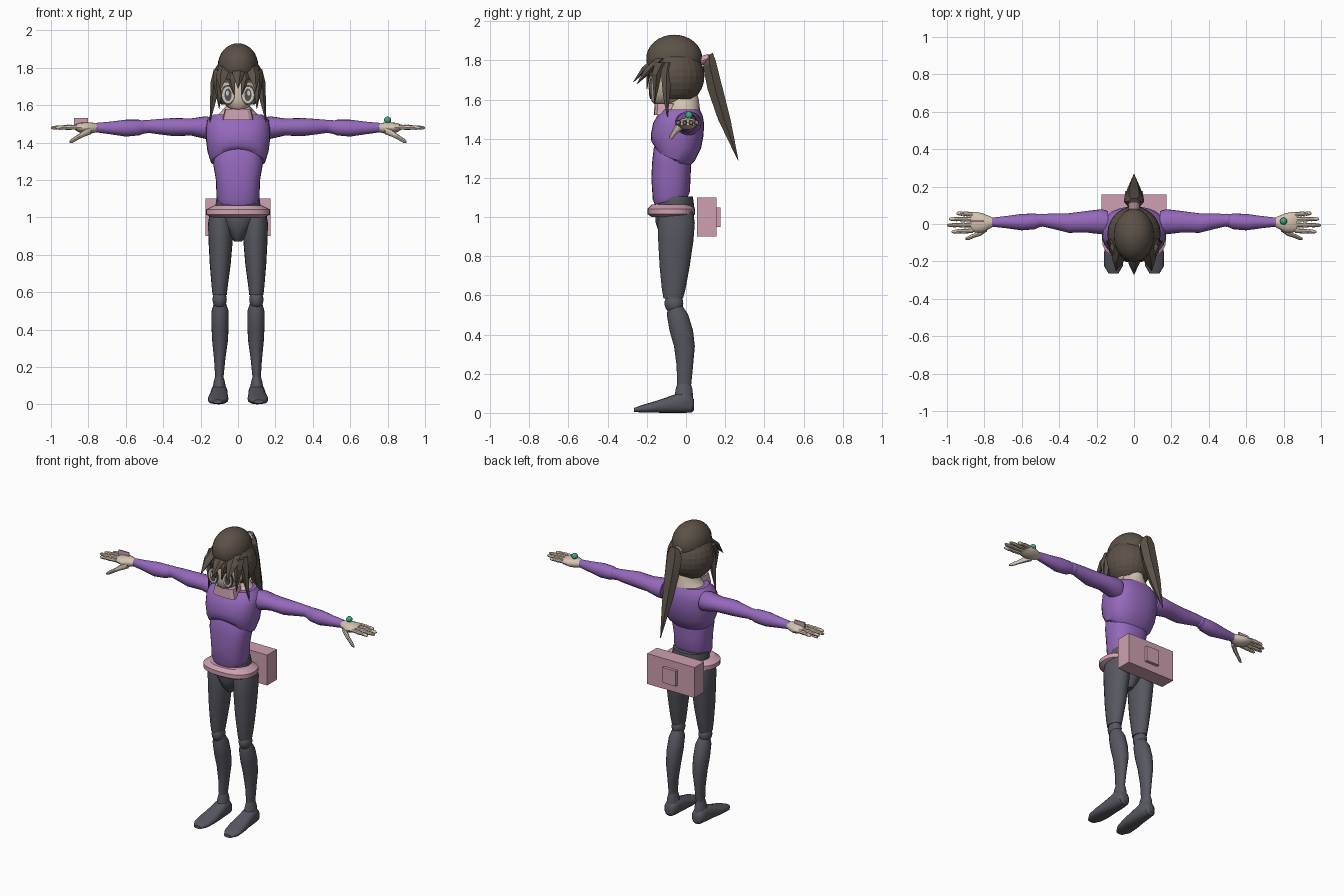
import bpy, bmesh, math
from mathutils import Vector

def mat(name, r, g, b):
    m = bpy.data.materials.new(name)
    m.diffuse_color = (r, g, b, 1)
    return m

HAIR = mat("dark brown", 0.105, 0.082, 0.064)
SKIN = mat("skin", 0.66, 0.55, 0.44)
PURPLE = mat("purple", 0.30, 0.14, 0.50)
PINK = mat("dusty pink", 0.62, 0.35, 0.44)
GREY = mat("charcoal", 0.095, 0.097, 0.118)
GREEN = mat("green", 0.05, 0.40, 0.22)
WHITE = mat("eye white", 0.60, 0.60, 0.60)
AXES = {'x': ((0, 1, 0), (0, 0, 1)), 'y': ((1, 0, 0), (0, 0, 1)), 'z': ((1, 0, 0), (0, 1, 0))}

def finish(name, bm, m, mirror=False, angle=40):
    bmesh.ops.recalc_face_normals(bm, faces=bm.faces)
    me = bpy.data.meshes.new(name)
    bm.to_mesh(me)
    bm.free()
    me.materials.append(m)
    ob = bpy.data.objects.new(name, me)
    bpy.context.collection.objects.link(ob)
    if mirror:
        ob.modifiers.new("mirror", 'MIRROR')
    bpy.ops.object.select_all(action='DESELECT')
    bpy.context.view_layer.objects.active = ob
    ob.select_set(True)
    if angle:
        bpy.ops.object.shade_smooth_by_angle(angle=math.radians(angle))
    return ob

def loft(name, m, axis, rings, n=16, power=2, mirror=False, angle=40, shape=None):
    """Rings are (x, y, z, radius_u, radius_v, optional z slope along y)."""
    bm = bmesh.new()
    u, v = (Vector(a) for a in AXES[axis])
    loops = []
    for x, y, z, ru, rv, *s in rings:
        loop = []
        for i in range(n):
            t = 2 * math.pi * i / n
            c, d = (math.copysign(abs(k) ** (2 / power), k) for k in (math.cos(t), math.sin(t)))
            p = Vector((x, y, z)) + u * ru * c + v * rv * d
            if s:
                p.z += s[0] * (p.y - y)
            if shape:
                shape(p)
            loop.append(bm.verts.new(p))
        loops.append(loop)
    for a, b in zip(loops, loops[1:]):
        for i in range(n):
            j = (i + 1) % n
            bm.faces.new((a[i], a[j], b[j], b[i]))
    bm.faces.new(loops[0])
    bm.faces.new(loops[-1])
    return finish(name, bm, m, mirror, angle)

def ball(name, m, c, r, mirror=False, seg=20, rows=12, angle=60, drop=None):
    bm = bmesh.new()
    bmesh.ops.create_uvsphere(bm, u_segments=seg, v_segments=rows, radius=1)
    for v in bm.verts:
        v.co = Vector(c) + Vector(a * b for a, b in zip(v.co, r))
    if drop:
        gone = [f for f in bm.faces if drop(f.calc_center_median())]
        bmesh.ops.delete(bm, geom=gone, context='FACES')
    return finish(name, bm, m, mirror, angle)

def box(name, m, c, size):
    bm = bmesh.new()
    bmesh.ops.create_cube(bm, size=1)
    for v in bm.verts:
        v.co = Vector(c) + Vector(a * b for a, b in zip(v.co, size))
    return finish(name, bm, m, angle=0)

# Torso: the rib cage arches up over the belly at the front
def rib_arch(p):
    if p.z < 1.40 and p.y < -0.04:
        front = min(1, (-0.04 - p.y) / 0.06)
        p.z += 0.7 * (1.40 - p.z) * front * max(0, 1 - (p.x / 0.16) ** 2)

loft("chest", PURPLE, 'z', [
    (0, -.06, 1.265, .115, .085), (0, -.058, 1.29, .145, .105), (0, -.05, 1.35, .163, .127),
    (0, -.045, 1.42, .172, .135), (0, -.038, 1.48, .172, .13), (0, -.03, 1.52, .165, .115),
    (0, -.025, 1.55, .13, .095)], n=28, power=2.4, shape=rib_arch)
loft("belly", PURPLE, 'z', [
    (0, -.075, 1.085, .105, .085, .25), (0, -.075, 1.11, .115, .095, .2), (0, -.077, 1.2, .118, .1),
    (0, -.073, 1.28, .132, .1), (0, -.07, 1.35, .13, .095), (0, -.065, 1.40, .1, .08)], n=28, power=2.4)
loft("neck", SKIN, 'z', [
    (0, -.02, 1.52, .135, .095), (0, -.015, 1.56, .095, .085), (0, -.01, 1.6, .06, .075),
    (0, -.02, 1.66, .055, .07)], n=20)
loft("collar", PINK, 'z', [
    (0, -.11, 1.52, .085, .055), (0, -.105, 1.58, .07, .055)], n=12, power=4, angle=30)

# Hips, belt and pouch
loft("pelvis", GREY, 'z', [
    (0, -.06, .87, .02, .04), (0, -.06, .91, .05, .075), (0, -.06, .97, .09, .095),
    (0, -.055, 1.03, .125, .1), (0, -.05, 1.105, .115, .085)], n=20)
loft("belt", PINK, 'z', [
    (0, -.075, 1.0, .14, .1), (0, -.075, 1.015, .172, .122), (0, -.075, 1.042, .172, .122),
    (0, -.075, 1.063, .13, .1)], n=24, power=2.4, angle=25)
box("pouch", PINK, (0, .107, 1.0), (.345, .1, .2))
box("pouch_clasp", PINK, (0, .165, 1.0), (.095, .024, .1))

# Legs
loft("thigh", GREY, 'z', [
    (.09, -.05, 1.03, .06, .085), (.093, -.05, .97, .067, .095), (.093, -.052, .88, .065, .09),
    (.095, -.058, .75, .056, .077), (.098, -.063, .63, .043, .06), (.098, -.065, .585, .038, .05)],
    n=20, mirror=True)
ball("knee", GREY, (.098, -.062, .56), (.038, .048, .052), mirror=True)
loft("shin", GREY, 'z', [
    (.097, -.055, .55, .03, .035), (.096, -.043, .50, .045, .055), (.096, -.024, .42, .046, .06),
    (.096, -.008, .34, .042, .053), (.098, -.006, .24, .03, .042), (.1, -.01, .13, .021, .035)],
    n=20, mirror=True)
loft("ankle", GREY, 'z', [
    (.1, -.01, .155, .02, .033), (.1, -.01, .12, .03, .043), (.1, -.012, .06, .04, .05)],
    n=16, mirror=True)
loft("foot", GREY, 'y', [
    (.1, .042, .04, .02, .025), (.1, .03, .045, .036, .043), (.1, -.01, .055, .045, .055),
    (.102, -.08, .043, .048, .043), (.106, -.16, .03, .055, .029), (.11, -.225, .021, .05, .019),
    (.11, -.265, .015, .026, .01)], n=16, power=2.5, mirror=True)

# Arms
loft("upper_arm", PURPLE, 'x', [
    (.14, .01, 1.475, .06, .06), (.175, .012, 1.48, .067, .06), (.25, .012, 1.483, .058, .046),
    (.35, .005, 1.483, .052, .048), (.43, .015, 1.485, .042, .04), (.49, .02, 1.487, .033, .033)],
    n=20, mirror=True)
ball("elbow", PURPLE, (.495, .02, 1.485), (.04, .035, .036), mirror=True)
loft("forearm", PURPLE, 'x', [
    (.49, .018, 1.483, .028, .03), (.53, .014, 1.48, .042, .042), (.6, .01, 1.477, .044, .045),
    (.68, .01, 1.478, .033, .034), (.76, .01, 1.48, .024, .025)], n=20, mirror=True)

# Hands
loft("palm", SKIN, 'x', [
    (.745, .01, 1.48, .02, .02), (.775, .008, 1.478, .035, .028), (.81, .006, 1.477, .052, .031),
    (.85, .01, 1.48, .055, .025), (.872, .01, 1.481, .05, .014)], n=16, mirror=True)
for i, (y, tip) in enumerate([(-.036, .975), (-.005, 1.0), (.025, .99), (.052, .95)]):
    w = tip - .86
    loft(f"finger_{i + 1}", SKIN, 'x', [
        (.86 + w * t, y + (y - .01) * .12 * t, 1.483 - .004 * t, r, r)
        for t, r in [(0, .013), (.3, .012), (.36, .014), (.62, .010), (.68, .012), (.93, .009), (1, .004)]],
        n=8, mirror=True)
loft("thumb", SKIN, 'x', [
    (.785, -.02, 1.465, .018, .02), (.82, -.045, 1.452, .018, .02), (.85, -.06, 1.432, .012, .014),
    (.885, -.075, 1.411, .011, .013), (.902, -.08, 1.402, .005, .006)], n=8, mirror=True)
ball("wrist_gem", GREEN, (.8, .015, 1.52), (.019, .019, .019))
box("wrist_card", PINK, (-.84, .015, 1.51), (.075, .008, .04))

# Head and eyes
loft("face", SKIN, 'z', [
    (0, -.12, 1.572, .025, .035), (0, -.1, 1.59, .058, .075), (0, -.085, 1.63, .09, .097),
    (0, -.075, 1.68, .108, .108), (0, -.07, 1.74, .11, .11), (0, -.06, 1.82, .08, .09)], n=24, power=2.3)
for name, m, y, w, h in [("eye_rim", HAIR, -.183, .038, .053), ("eye_white", WHITE, -.1865, .032, .044),
                         ("iris", HAIR, -.19, .019, .034)]:
    loft(name, m, 'y', [(.053, y + .006, 1.655, w, h), (.053, y, 1.655, w, h)], n=16, mirror=True)
loft("eye_glint", WHITE, 'y', [(.057, -.188, 1.664, .008, .014), (.057, -.192, 1.664, .008, .014)],
     n=10, mirror=True)

# Hair: shell open at the face, smooth crown, pointed locks, ponytail
ball("hair_shell", HAIR, (0, -.052, 1.72), (.143, .146, .15), seg=24, rows=14, angle=12,
     drop=lambda c: c.z < 1.605 or (c.y < -.1 and c.z < 1.735))
ball("hair_crown", HAIR, (0, -.06, 1.81), (.108, .143, .121), seg=28, rows=16)

def lock(name, rings, mirror=False, axis='z'):
    loft(name, HAIR, axis, rings, n=5, mirror=mirror, angle=20)

lock("middle_bang", [(0, -.14, 1.81, .04, .03), (0, -.2, 1.765, .035, .025), (0, -.268, 1.69, .002, .002)])
lock("outer_bang", [(.07, -.12, 1.81, .035, .035), (.083, -.18, 1.76, .035, .03),
                    (.095, -.25, 1.68, .002, .002)], True)
lock("inner_bang", [(.03, -.15, 1.79, .035, .03), (.035, -.19, 1.74, .026, .014),
                    (.02, -.2, 1.655, .002, .002)], True)
lock("cheek_lock", [(.1, -.12, 1.79, .03, .04), (.108, -.15, 1.73, .026, .025),
                    (.1, -.16, 1.58, .002, .002)], True)
lock("side_lock", [(.1, -.09, 1.79, .03, .04), (.122, -.1, 1.72, .025, .028),
                   (.132, -.1, 1.62, .017, .018), (.15, -.095, 1.51, .002, .002)], True)
loft("hair_tie", PINK, 'y', [(0, .07, 1.795, .03, .025), (0, .115, 1.81, .03, .025)], n=10)
loft("ponytail", HAIR, 'z', [
    (0, .12, 1.83, .03, .02, .5), (0, .12, 1.78, .055, .038, .4), (0, .15, 1.65, .05, .045),
    (0, .195, 1.5, .033, .037), (0, .266, 1.29, .002, .002)], n=6, angle=20)
